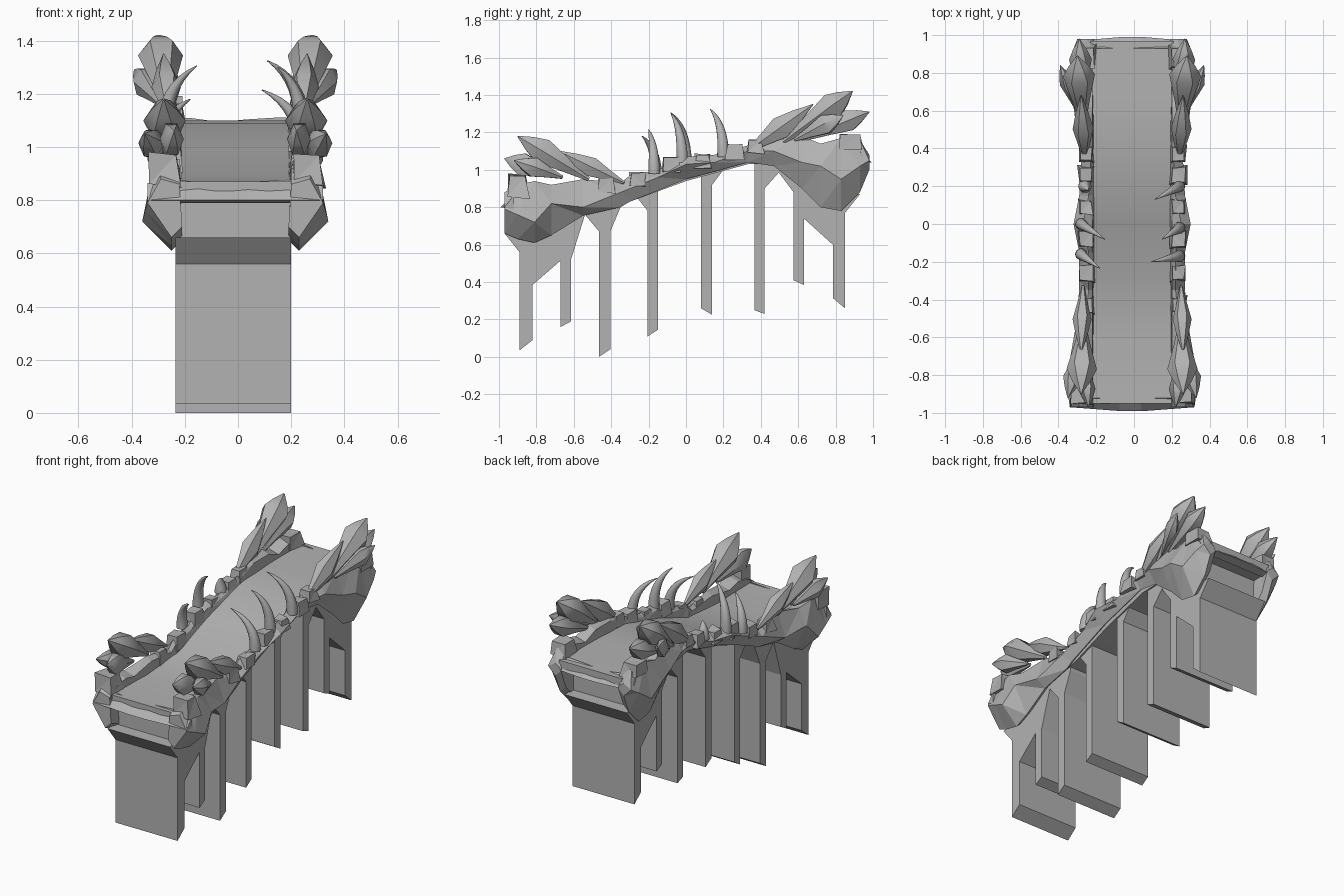
import bpy
import bmesh
import math
import random
from mathutils import Vector

random.seed(4)
cube = bpy.data.objects.get("Cube")
if cube:
    bpy.data.objects.remove(cube)

stone = bpy.data.materials.new("grey stone")
stone.use_nodes = True
GREY = (0.45, 0.45, 0.45, 1)
stone.diffuse_color = GREY
stone.node_tree.nodes["Principled BSDF"].inputs["Base Color"].default_value = GREY

AXIS = -0.02  # sum of the x values of a mirrored pair


def finish(name, bm, smooth=None):
    """Turn a bmesh into a stone object, flat unless a smoothing angle is given."""
    bmesh.ops.recalc_face_normals(bm, faces=bm.faces[:])
    mesh = bpy.data.meshes.new(name)
    bm.to_mesh(mesh)
    bm.free()
    mesh.materials.append(stone)
    if smooth:
        mesh.polygons.foreach_set("use_smooth", [True] * len(mesh.polygons))
        mesh.set_sharp_from_angle(angle=math.radians(smooth))
    obj = bpy.data.objects.new(name, mesh)
    bpy.context.collection.objects.link(obj)
    return obj


def loft(name, rings, smooth=None, facet=False):
    """Skin a row of equal rings and cap both ends."""
    bm = bmesh.new()
    rows = [[bm.verts.new(p) for p in ring] for ring in rings]
    count = len(rows[0])
    for a, b in zip(rows, rows[1:]):
        for i in range(count):
            j = (i + 1) % count
            bm.faces.new((a[i], a[j], b[j], b[i]))
    bm.faces.new(rows[0])
    bm.faces.new(rows[-1])
    if facet:
        bmesh.ops.triangulate(bm, faces=bm.faces[:])
    return finish(name, bm, smooth)


def extrude(name, profile, x0, x1, smooth=None):
    """Sweep a y-z outline across the width."""
    return loft(name, [[(x, y, z) for y, z in profile] for x in (x0, x1)], smooth)


def flip(p):
    return Vector((AXIS - p[0], p[1], p[2]))


def both(p, side):
    return Vector(p) if side == "left" else flip(p)


# Walkway: level, ramp, level
top = [(-0.95, 0.87), (-0.6, 0.865), (-0.3, 0.89), (0, 1.0), (0.33, 1.09), (0.6, 1.1), (0.97, 1.1)]
under = [(y, z - 0.06) for y, z in reversed(top)]
extrude("walkway", top + under, -0.23, 0.21, 35)

# Slab piers with slanted feet and flared heads
piers = {
    "front_pier": [(-0.89, 0.035), (-0.82, 0.09), (-0.82, 0.385), (-0.67, 0.515), (-0.67, 0.82),
                   (-0.89, 0.82), (-0.89, 0.66), (-0.97, 0.66), (-0.89, 0.56)],
    "second_pier": [(-0.67, 0.16), (-0.615, 0.19), (-0.615, 0.52), (-0.54, 0.76), (-0.54, 0.83), (-0.67, 0.83)],
    "third_pier": [(-0.465, 0), (-0.405, 0.04), (-0.405, 0.67), (-0.35, 0.8), (-0.35, 0.84),
                   (-0.54, 0.84), (-0.54, 0.76), (-0.465, 0.67)],
    "fourth_pier": [(-0.205, 0.11), (-0.15, 0.145), (-0.15, 0.92), (-0.26, 0.87), (-0.26, 0.85), (-0.205, 0.78)],
    "fifth_pier": [(0.08, 0.26), (0.14, 0.225), (0.14, 0.92), (0.2, 1.0), (0.08, 0.99)],
    "sixth_pier": [(0.365, 0.25), (0.42, 0.23), (0.42, 0.9), (0.5, 0.99), (0.5, 1.06), (0.365, 1.06)],
    "seventh_pier": [(0.575, 0.41), (0.63, 0.385), (0.63, 1.06), (0.5, 1.06), (0.5, 0.98), (0.575, 0.88)],
    "back_pier": [(0.785, 0.315), (0.85, 0.26), (0.85, 0.77), (0.93, 0.87), (0.85, 0.87),
                  (0.85, 1.06), (0.63, 1.06), (0.63, 0.74), (0.785, 0.6)],
}
for name, outline in piers.items():
    extrude(name, outline, -0.235, 0.2)

# Rough stone parapets: y, outer x, top, widest and bottom heights
stations = [
    (-0.97, 0.32, 0.88, 0.79, 0.66), (-0.9, 0.33, 0.92, 0.76, 0.63), (-0.81, 0.34, 0.94, 0.72, 0.61),
    (-0.72, 0.32, 0.92, 0.82, 0.65), (-0.55, 0.29, 0.95, 0.8, 0.755), (-0.35, 0.27, 0.93, 0.88, 0.8),
    (-0.3, 0.27, 0.97, 0.9, 0.83), (-0.15, 0.27, 1.0, 0.96, 0.89), (0, 0.3, 1.07, 1.03, 0.95),
    (0.15, 0.27, 1.08, 1.04, 0.99), (0.33, 0.26, 1.13, 1.1, 1.04), (0.47, 0.28, 1.18, 1.1, 1.02),
    (0.62, 0.3, 1.18, 1.04, 0.9), (0.72, 0.32, 1.14, 1.02, 0.8), (0.83, 0.32, 1.17, 0.95, 0.78),
    (0.93, 0.3, 1.16, 1.02, 0.88), (0.98, 0.28, 1.08, 1.05, 1.0),
]
for side in ("left", "right"):
    rings = []
    for y, x, hi, mid, low in stations:
        ring = [(0.2, y, hi - 0.02), (x - 0.05, y, hi), (x, y, mid), (0.23, y, low), (0.19, y, low + 0.04)]
        rings.append([both(p, side) for p in ring])
    loft(side + "_parapet", rings, facet=True)


# Sloping end sills with a slightly wavy edge
def sill(name, y_in, y_out, hi, low, half):
    rings = []
    for t, wave in ((-1, 0), (-0.6, 0.01), (-0.2, -0.006), (0.15, 0.004), (0.6, 0.012), (1, 0)):
        x = AXIS / 2 + t * half
        edge = y_out - 0.025 * abs(t) * math.copysign(1, y_out)
        rings.append([(x, y_in, hi + wave), (x, edge, low), (x, y_in, low - 0.01)])
    loft(name, rings)


sill("front_sill", -0.92, -0.995, 0.865, 0.8, 0.33)
sill("back_sill", 0.93, 0.995, 1.1, 1.04, 0.29)


# Curved tusks on the ramp
def tusk(name, base, tip, radius=0.03):
    base, tip = Vector(base), Vector(tip)
    knee = Vector((base.x * 1.02, base.y, base.z + 0.7 * (tip.z - base.z)))
    rings = []
    for k in range(9):
        t = k / 8
        centre = base * (1 - t) ** 2 + knee * 2 * t * (1 - t) + tip * t * t
        along = ((knee - base) * (1 - t) + (tip - knee) * t).normalized()
        u = along.cross(Vector((0, 1, 0))).normalized()
        v = along.cross(u)
        r = radius * (1 - t ** 1.6) + 0.002
        angles = [math.tau * i / 10 for i in range(10)]
        rings.append([centre + u * r * math.cos(a) + v * r * math.sin(a) for a in angles])
    loft(name, rings, 50)


tusk("left_front_tusk", (0.24, -0.17, 0.98), (0.09, -0.2, 1.215))
tusk("left_middle_tusk", (0.24, -0.02, 1.04), (0.15, -0.08, 1.3))
tusk("left_back_tusk", (0.24, 0.2, 1.07), (0.11, 0.13, 1.325))
tusk("right_front_tusk", (-0.28, -0.16, 0.98), (-0.18, -0.235, 1.18))
tusk("right_middle_tusk", (-0.28, 0, 1.04), (-0.155, -0.08, 1.305))
tusk("right_back_tusk_stump", (-0.26, 0.2, 1.07), (-0.24, 0.18, 1.17), 0.034)


# Loose stones along the parapet tops
def rock(name, centre, size):
    bm = bmesh.new()
    bmesh.ops.create_cube(bm, size=1)
    for v in bm.verts:
        shrink = random.uniform(0.75, 1.1) * (0.8 if v.co.z > 0 else 1)
        v.co = Vector(centre) + Vector(a * b for a, b in zip(v.co, size)) * shrink
    bmesh.ops.triangulate(bm, faces=bm.faces[:])
    finish(name, bm)


for side in ("left", "right"):
    for y, z in ((-0.43, 0.92), (-0.26, 0.95), (-0.08, 1.03), (0.09, 1.05), (0.26, 1.1), (0.37, 1.13)):
        rock(side + "_parapet_stone", both((0.235, y, z), side), (0.09, 0.1, 0.09))
    rock(side + "_front_stone", both((0.26, -0.9, 0.92), side), (0.13, 0.12, 0.14))
    rock(side + "_back_stone", both((0.24, 0.88, 1.15), side), (0.12, 0.14, 0.1))


# Leaf-like shards: narrow root, broad shoulder, pointed tip
def shard(name, root, tip, width, depth, shoulder, side):
    root, tip = both(root, side), both(tip, side)
    along = (tip - root).normalized()
    u = along.cross(Vector((0, 0, 1))).normalized()
    v = u.cross(along)
    rings = []
    for t, s in ((0, 0.15), (shoulder * 0.5, 0.55), (shoulder, 1), ((1 + shoulder) / 2, 0.6), (1, 0.04)):
        centre = root.lerp(tip, t)
        angles = [math.tau * i / 6 for i in range(6)]
        rings.append([centre + u * width * s * math.cos(a) + v * depth * s * math.sin(a) for a in angles])
    loft(name, rings, 40)


for side in ("left", "right"):
    tag = side + "_"
    shard(tag + "front_low_shard", (0.25, -0.33, 0.93), (0.26, -0.68, 1.1), 0.05, 0.06, 0.5, side)
    shard(tag + "front_tall_shard", (0.25, -0.52, 0.95), (0.26, -0.9, 1.18), 0.08, 0.08, 0.65, side)
    shard(tag + "front_outer_shard", (0.27, -0.66, 0.96), (0.33, -0.92, 1.05), 0.05, 0.06, 0.6, side)
    shard(tag + "front_inner_shard", (0.25, -0.66, 0.96), (0.22, -0.97, 1.06), 0.045, 0.07, 0.7, side)
    shard(tag + "back_low_shard", (0.24, 0.33, 1.1), (0.26, 0.68, 1.35), 0.055, 0.07, 0.5, side)
    shard(tag + "back_tall_shard", (0.25, 0.52, 1.15), (0.28, 0.89, 1.42), 0.085, 0.08, 0.72, side)
    shard(tag + "back_outer_shard", (0.27, 0.58, 1.16), (0.37, 0.84, 1.29), 0.04, 0.06, 0.65, side)
    shard(tag + "back_inner_shard", (0.25, 0.62, 1.16), (0.27, 0.98, 1.31), 0.06, 0.065, 0.7, side)
